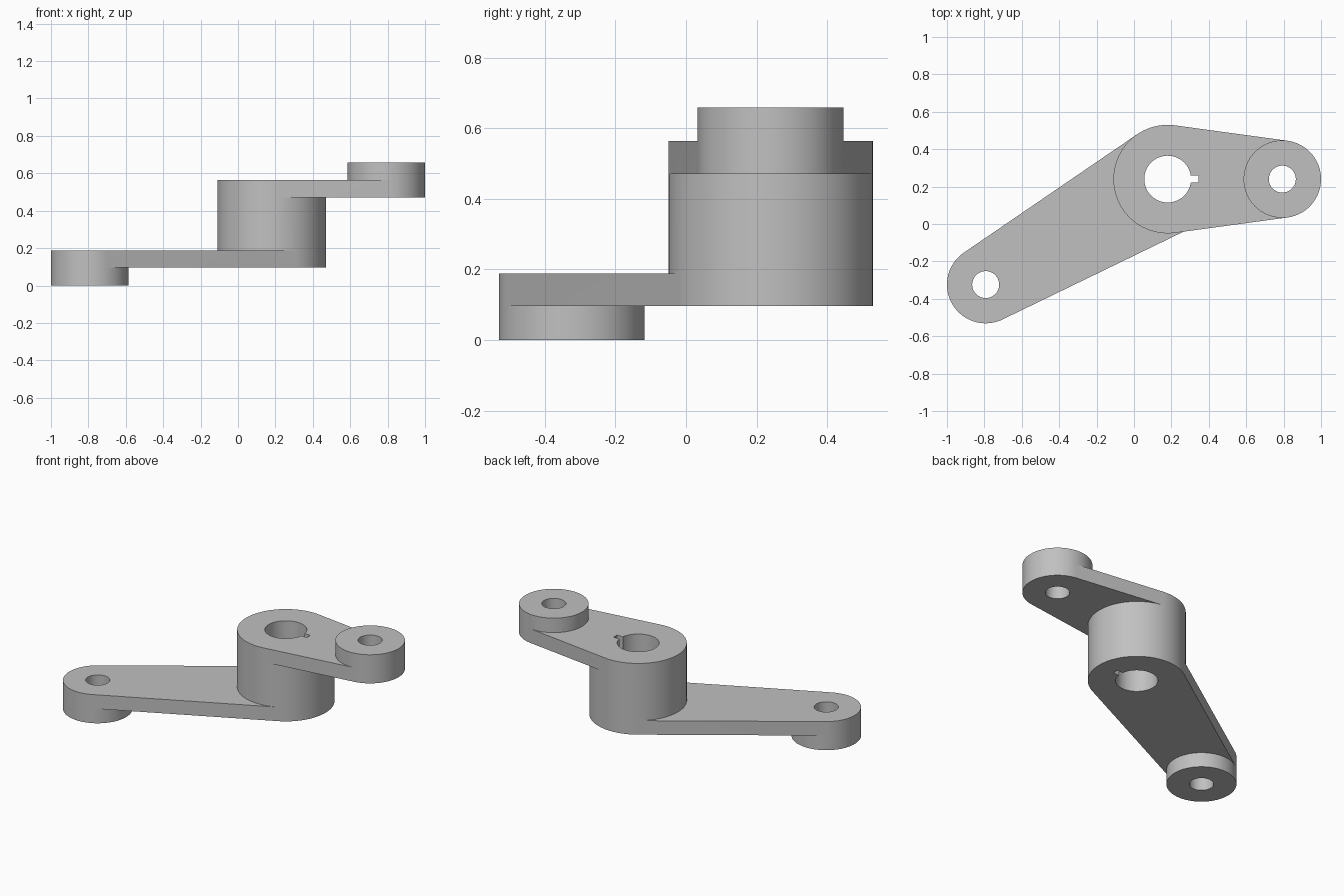
import bpy, bmesh
from math import sin, cos, asin, pi
from mathutils import Vector
from mathutils.geometry import convex_hull_2d

old = bpy.data.objects.get("Cube")
if old:
    bpy.data.objects.remove(old, do_unlink=True)

SEGMENTS = 96
HUB, UPPER_END, LOWER_END = Vector((0.18, 0.24)), Vector((0.793, 0.24)), Vector((-0.793, -0.324))
HUB_R, BOSS_R, BORE_R, PIN_R = 0.29, 0.207, 0.125, 0.072
KEY_HALF, KEY_REACH = 0.018, 0.166


def circle(centre, radius):
    return [centre + radius * Vector((cos(2 * pi * i / SEGMENTS), sin(2 * pi * i / SEGMENTS)))
            for i in range(SEGMENTS)]


def arm(a, ra, b, rb):
    """Outline of two discs joined by tangent lines."""
    points = circle(a, ra) + circle(b, rb)
    return [points[i] for i in convex_hull_2d(points)]


def keyed_bore():
    """Round shaft hole with a square key slot on the +x side."""
    start = asin(KEY_HALF / BORE_R)
    arc = [start + (2 * pi - 2 * start) * i / SEGMENTS for i in range(SEGMENTS + 1)]
    points = [HUB + BORE_R * Vector((cos(t), sin(t))) for t in arc]
    return points + [HUB + Vector((KEY_REACH, s * KEY_HALF)) for s in (-1, 1)]


def outline_edges(loops):
    """Edges of the loops, keyed by rounded ends so that shared ones match."""
    edges = {}
    for loop in loops:
        for p, q in zip(loop, loop[1:] + loop[:1]):
            key = frozenset((round(v.x, 4), round(v.y, 4)) for v in (p, q))
            edges[key] = (p, q)
    return edges


# Outlines of the levels, from the lower boss to the upper boss
bore = keyed_bore()
lower_pin, upper_pin = circle(LOWER_END, PIN_R), circle(UPPER_END, PIN_R)
lower_boss = [circle(LOWER_END, BOSS_R), lower_pin]
lower_arm = [arm(HUB, HUB_R, LOWER_END, BOSS_R), lower_pin, bore]
hub = [circle(HUB, HUB_R), bore]
upper_arm = [arm(HUB, HUB_R, UPPER_END, BOSS_R), upper_pin, bore]
upper_boss = [circle(UPPER_END, BOSS_R), upper_pin]

levels = [outline_edges(part) for part in (lower_boss, lower_arm, hub, upper_arm, upper_boss)]
heights = [0, 0.096, 0.188, 0.471, 0.564, 0.659]

bm = bmesh.new()
verts = {}


def vert(p, z):
    key = (round(p.x, 4), round(p.y, 4), z)
    if key not in verts:
        verts[key] = bm.verts.new((p.x, p.y, z))
    return verts[key]


# Upright walls of every level
for edges, low, high in zip(levels, heights, heights[1:]):
    for p, q in edges.values():
        bm.faces.new((vert(p, low), vert(q, low), vert(q, high), vert(p, high)))

# Flat faces wherever the outline changes between levels
for below, above, z in zip([{}] + levels, levels + [{}], heights):
    changed = [(below.get(k) or above.get(k)) for k in {**below, **above}
               if (k in below) != (k in above)]
    rim = [bm.edges.get((vert(p, z), vert(q, z))) for p, q in changed]
    bmesh.ops.triangle_fill(bm, edges=rim, use_beauty=True, normal=(0, 0, 1))

bmesh.ops.recalc_face_normals(bm, faces=bm.faces)
mesh = bpy.data.meshes.new("two_arm_lever")
bm.to_mesh(mesh)
bm.free()

# Plain grey metal
grey = bpy.data.materials.new("grey_metal")
grey.use_nodes = True
colour = (0.53, 0.53, 0.53, 1)
grey.diffuse_color = colour
grey.node_tree.nodes["Principled BSDF"].inputs["Base Color"].default_value = colour
mesh.materials.append(grey)

lever = bpy.data.objects.new("two_arm_lever", mesh)
bpy.context.collection.objects.link(lever)
bpy.ops.object.select_all(action="DESELECT")
lever.select_set(True)
bpy.context.view_layer.objects.active = lever
bpy.ops.object.shade_smooth_by_angle()
